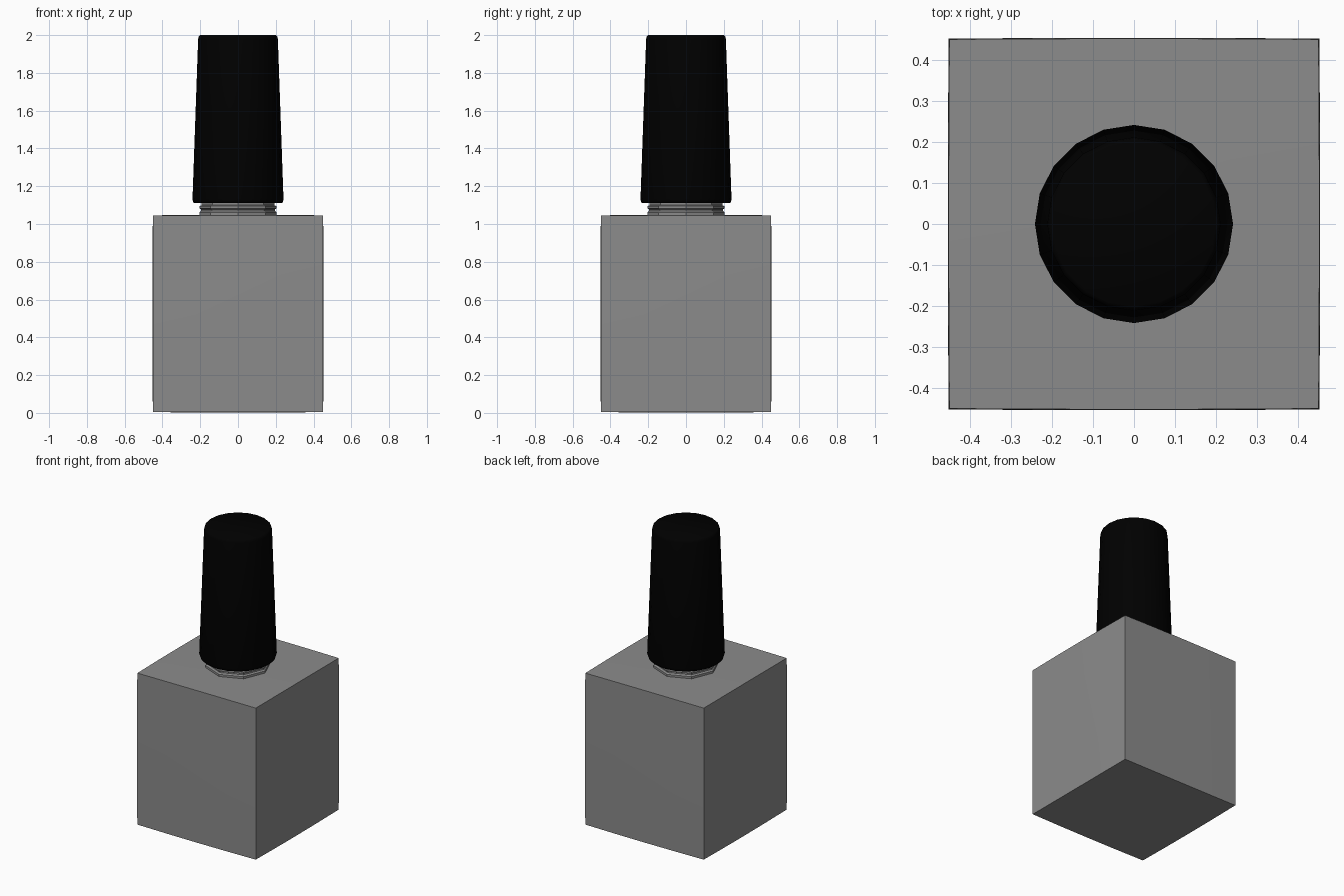
import bpy, bmesh
from math import cos, sin, tau, radians

if "Cube" in bpy.data.objects:
    bpy.data.objects.remove(bpy.data.objects["Cube"])

GLASS = (0.26, 0.26, 0.26, 1)
BLACK = (0.0, 0.0, 0.0, 1)


def finish(name, bm, color, smooth=None):
    bmesh.ops.recalc_face_normals(bm, faces=bm.faces)
    mesh = bpy.data.meshes.new(name)
    bm.to_mesh(mesh)
    bm.free()
    obj = bpy.data.objects.new(name, mesh)
    bpy.context.collection.objects.link(obj)
    mat = bpy.data.materials.new(name + "_colour")
    mat.diffuse_color = color
    mat.use_nodes = True
    mat.node_tree.nodes["Principled BSDF"].inputs["Base Color"].default_value = mat.diffuse_color
    mesh.materials.append(mat)
    if smooth:
        bpy.ops.object.select_all(action='DESELECT')
        obj.select_set(True)
        bpy.context.view_layer.objects.active = obj
        bpy.ops.object.shade_smooth_by_angle(angle=radians(smooth))
    return obj


def lathe(name, profile, sides, color, smooth=None):
    """Closed turned solid from (radius, z) points, capped at both ends."""
    bm = bmesh.new()
    rings = [[bm.verts.new((r * cos(tau * i / sides), r * sin(tau * i / sides), z))
              for i in range(sides)] for r, z in profile]
    for a, b in zip(rings, rings[1:]):
        for i in range(sides):
            j = (i + 1) % sides
            bm.faces.new((a[i], a[j], b[j], b[i]))
    bm.faces.new(rings[0])
    bm.faces.new(rings[-1])
    return finish(name, bm, color, smooth)


# Square bottle with very slightly swollen faces
HALF = (0.449, 0.449, 0.519)
BULGE, MID_Z = 0.004, 0.525
bm = bmesh.new()
bmesh.ops.create_cube(bm, size=2)
bmesh.ops.subdivide_edges(bm, edges=bm.edges[:], cuts=3, use_grid_fill=True)
for v in bm.verts:
    c = v.co.copy()
    for k in range(3):
        u, w = c[(k + 1) % 3], c[(k + 2) % 3]
        swell = BULGE * (1 - (u * u + w * w) / 2)
        v.co[k] = c[k] * (HALF[k] + swell)
    v.co.z += MID_Z
finish("bottle_body", bm, GLASS, smooth=30)

# Eight-sided threaded neck
lathe("bottle_neck", [(0.205, 1.03), (0.205, 1.062), (0.195, 1.07), (0.195, 1.078),
                      (0.205, 1.083), (0.205, 1.094), (0.192, 1.1), (0.192, 1.15)],
      8, GLASS)

# Tall tapered cap with softened rims
lathe("cap", [(0.229, 1.11), (0.237, 1.115), (0.241, 1.13),
              (0.211, 1.98), (0.208, 1.993), (0.2, 2.0)], 20, BLACK, smooth=60)
